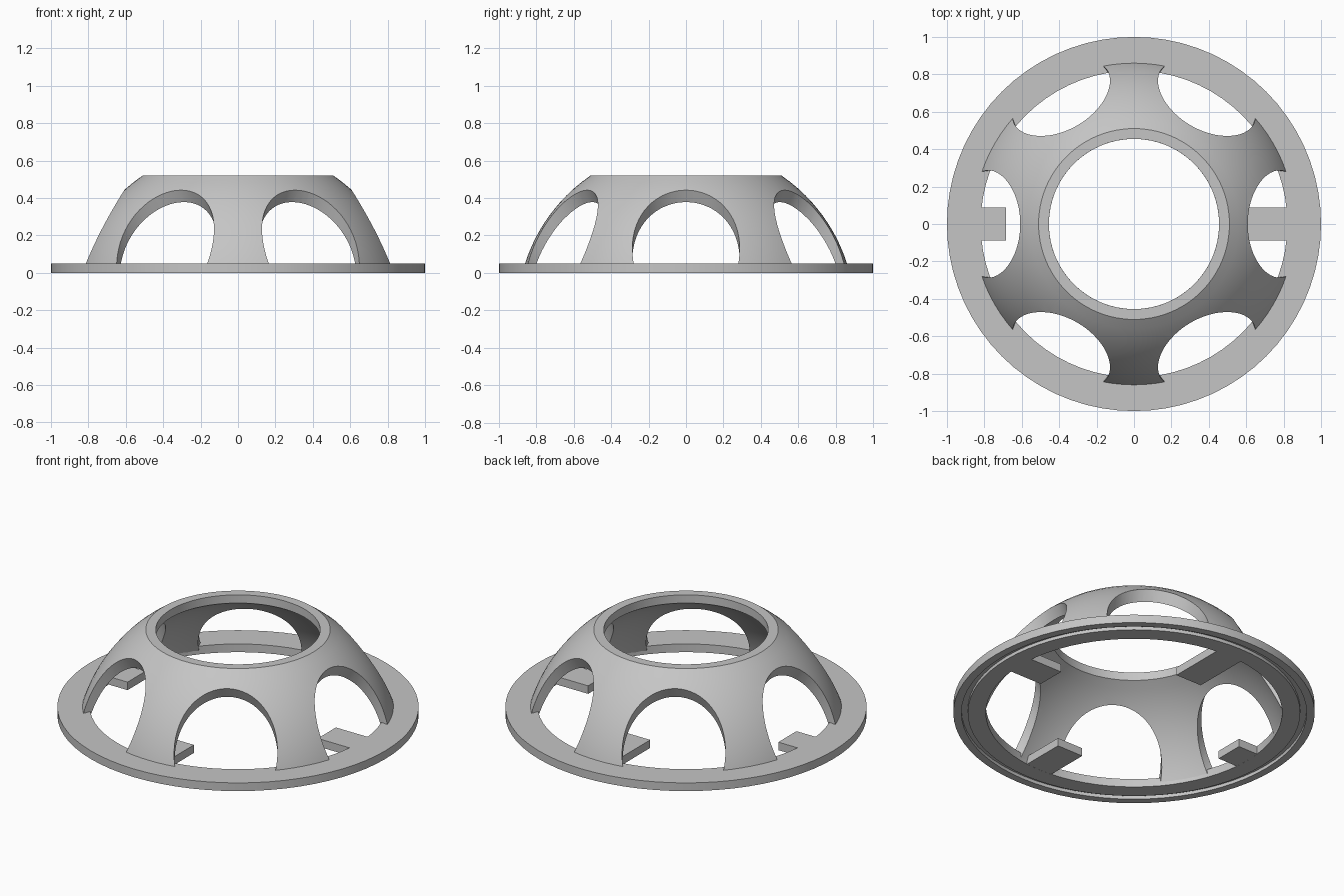
import bpy, bmesh, math
from mathutils import Matrix, Vector

cube = bpy.data.objects.get("Cube")
if cube:
    bpy.data.objects.remove(cube, do_unlink=True)

grey = bpy.data.materials.new("light_grey")
grey.use_nodes = True
colour = (0.56, 0.56, 0.56, 1)
grey.diffuse_color = colour
grey.node_tree.nodes["Principled BSDF"].inputs["Base Color"].default_value = colour


def add_object(name, bm):
    bmesh.ops.recalc_face_normals(bm, faces=bm.faces)
    mesh = bpy.data.meshes.new(name)
    bm.to_mesh(mesh)
    bm.free()
    mesh.materials.append(grey)
    obj = bpy.data.objects.new(name, mesh)
    bpy.context.collection.objects.link(obj)
    return obj


def lathe(name, profile, segments):
    """Turn a closed (radius, height) profile around z."""
    bm = bmesh.new()
    rings = []
    for i in range(segments):
        a = math.tau * i / segments
        rings.append([bm.verts.new((r * math.cos(a), r * math.sin(a), z)) for r, z in profile])
    n = len(profile)
    for i in range(segments):
        a, b = rings[i], rings[(i + 1) % segments]
        for j in range(n):
            k = (j + 1) % n
            bm.faces.new((a[j], b[j], b[k], a[k]))
    return add_object(name, bm)


def arc(radius, centre_z, z_from, z_to, steps):
    """Points of a sphere's side between two heights."""
    heights = [z_from + (z_to - z_from) * i / steps for i in range(steps + 1)]
    return [(math.sqrt(radius ** 2 - (z - centre_z) ** 2), z) for z in heights]


def smooth(obj):
    bpy.ops.object.select_all(action='DESELECT')
    obj.select_set(True)
    bpy.context.view_layer.objects.active = obj
    bpy.ops.object.shade_smooth_by_angle(angle=math.radians(30))


# Flat base ring with a groove underneath
base_top = 0.05
ring = lathe("base_ring", [(0.82, 0), (0.82, base_top), (1, base_top), (1, 0),
                           (0.955, 0), (0.955, 0.02), (0.92, 0.02), (0.92, 0)], 72)
smooth(ring)

# Domed shell, open at the top
outer = arc(0.903, -0.225, 0.02, 0.52, 14)
inner = arc(0.872, -0.274, 0.47, 0.02, 14)
dome = lathe("dome_shell", outer + [(0.455, 0.52)] + inner, 96)

# Six tilted round cuts leave six legs
tilt = math.radians(65)
cutters = []
for i in range(6):
    bm = bmesh.new()
    bmesh.ops.create_cone(bm, cap_ends=True, segments=64, radius1=0.287, radius2=0.287, depth=1)
    turn = Matrix.Rotation(i * math.tau / 6, 4, 'Z')
    place = Matrix.Translation((0.75, 0, 0.067))
    lean = Matrix.Rotation(math.pi / 2 - tilt, 4, 'Y')
    bmesh.ops.transform(bm, matrix=turn @ place @ lean, verts=bm.verts)
    cutter = add_object("arch_cutter", bm)
    cutter.hide_render = True
    cutters.append(cutter)
    cut = dome.modifiers.new("arch", 'BOOLEAN')
    cut.operation = 'DIFFERENCE'
    cut.solver = 'EXACT'
    cut.object = cutter

bpy.context.view_layer.update()
graph = bpy.context.evaluated_depsgraph_get()
cut_mesh = bpy.data.meshes.new_from_object(dome.evaluated_get(graph))
dome.modifiers.clear()
dome.data = cut_mesh
for cutter in cutters:
    bpy.data.objects.remove(cutter, do_unlink=True)
smooth(dome)

# Four inward tabs of different lengths
tabs = {"left": (0, 0.6), "back": (1, 0.47), "right": (2, 0.685), "front": (3, 0.55)}
for side, (quarter, tip) in tabs.items():
    bm = bmesh.new()
    bmesh.ops.create_cube(bm, size=1)
    end = 0.835
    bmesh.ops.scale(bm, vec=(end - tip, 0.175, base_top - 0.001), verts=bm.verts)
    bmesh.ops.translate(bm, vec=Vector(((end + tip) / 2, 0, base_top / 2)), verts=bm.verts)
    bmesh.ops.rotate(bm, cent=(0, 0, 0), matrix=Matrix.Rotation(quarter * math.pi / 2, 3, 'Z'),
                     verts=bm.verts)
    add_object(side + "_tab", bm)
